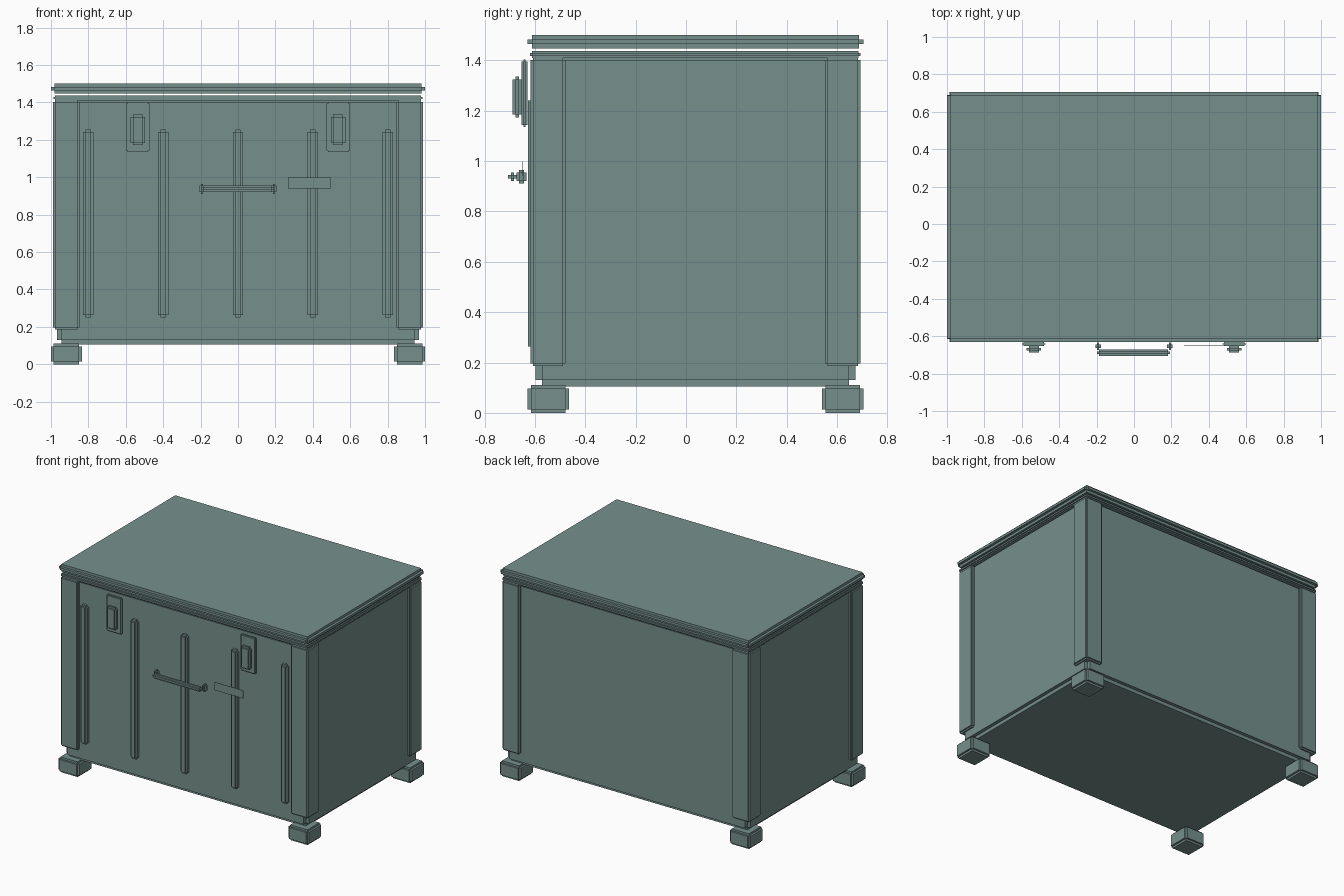
import bpy, bmesh

if "Cube" in bpy.data.objects:
    bpy.data.objects.remove(bpy.data.objects["Cube"])

paint = bpy.data.materials.new("dark_green_grey")
paint.diffuse_color = (0.18, 0.28, 0.265, 1)
paint.use_nodes = True
paint.node_tree.nodes["Principled BSDF"].inputs["Base Color"].default_value = paint.diffuse_color


def box(name, x, y, z, step=0.0):
    """Box from (min, max) ranges, all its edges notched by a square step."""
    bm = bmesh.new()
    bmesh.ops.create_cube(bm, size=1)
    for v in bm.verts:
        for i, (a, b) in enumerate((x, y, z)):
            v.co[i] = a + step if v.co[i] < 0 else b - step
    if step:
        # raise every side of the smaller core outwards
        bm.normal_update()
        sides = bm.faces[:]
        normals = [f.normal.copy() for f in sides]
        for f, n in zip(sides, normals):
            new = bmesh.ops.extrude_discrete_faces(bm, faces=[f])["faces"][0]
            bmesh.ops.translate(bm, verts=new.verts[:], vec=n * step)
        bmesh.ops.remove_doubles(bm, verts=bm.verts[:], dist=1e-6)
    me = bpy.data.meshes.new(name)
    bm.to_mesh(me)
    bm.free()
    me.materials.append(paint)
    ob = bpy.data.objects.new(name, me)
    bpy.context.collection.objects.link(ob)
    return ob


def span(c, w):
    return (c - w / 2, c + w / 2)


CY = 0.0375  # depth centre of the crate (front hardware offsets it)

# Main body, rim and lid (thin shadow gap under the lid)
box("body", (-0.968, 0.968), span(CY, 1.27), (0.105, 1.425), 0.025)
box("rim", (-0.987, 0.987), span(CY, 1.312), (1.41, 1.437), 0.008)
box("lid", (-1, 1), span(CY, 1.335), (1.447, 1.5), 0.018)

# Corner posts and feet
for sx, side in ((-1, "left"), (1, "right")):
    for sy, end in ((-1, "front"), (1, "back")):
        box(f"post_{end}_{side}", span(sx * 0.918, 0.14),
            span(CY + sy * 0.585, 0.14), (0.187, 1.412), 0.01)
        box(f"foot_{end}_{side}", span(sx * 0.9175, 0.165),
            span(CY + sy * 0.585, 0.165), (0, 0.11), 0.014)

# Vertical ribs on the front
for i in range(5):
    box(f"front_rib_{i + 1}", span(-0.8 + 0.4 * i, 0.055),
        (-0.627, -0.573), (0.25, 1.254), 0.013)

# Latches and handle mounts
for sx, side in ((-1, "left"), (1, "right")):
    box(f"latch_plate_{side}", span(sx * 0.535, 0.125),
        (-0.653, -0.63), (1.136, 1.403), 0.008)
    box(f"latch_block_{side}", span(sx * 0.535, 0.078),
        (-0.688, -0.651), (1.172, 1.335), 0.012)
    box(f"handle_mount_{side}", span(sx * 0.192, 0.03),
        (-0.673, -0.633), (0.91, 0.965), 0.01)

# Handle bar
box("handle_bar", (-0.197, 0.193), (-0.706, -0.671), (0.92, 0.955), 0.011)

# Thin blank tag plate
box("tag_plate", (0.267, 0.497), (-0.651, -0.649), (0.94, 0.998))
